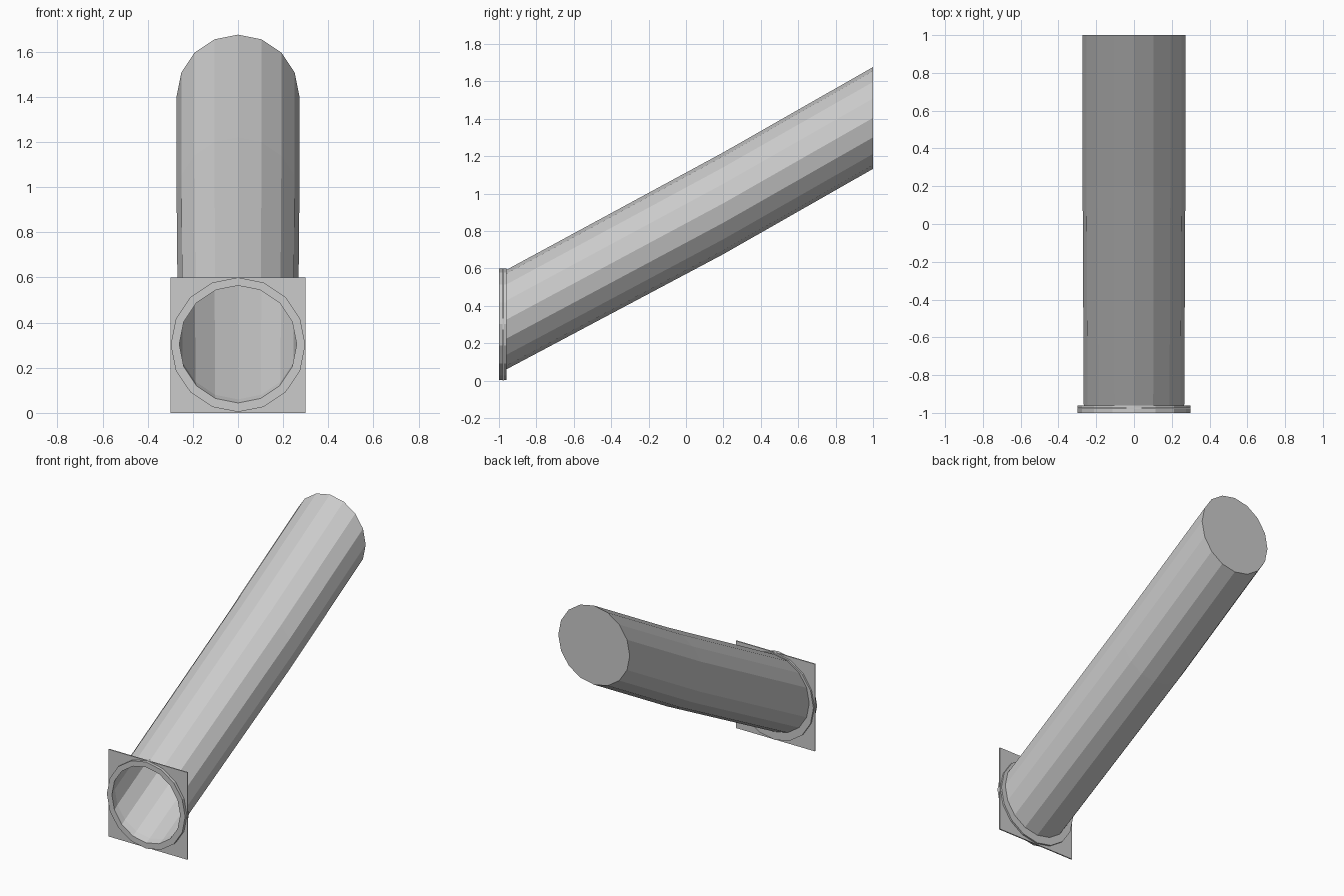
import bpy, bmesh
from math import cos, sin, pi

if "Cube" in bpy.data.objects:
    bpy.data.objects.remove(bpy.data.objects["Cube"])

N = 16


def section(y, zc, r, square=False):
    """Sixteen points around a circle or a square, in an upright plane."""
    pts = []
    for i in range(N):
        c, s = cos(2 * pi * i / N), sin(2 * pi * i / N)
        k = r / max(abs(c), abs(s)) if square else r
        pts.append((c * k, y, zc + s * k))
    return pts


def loft(name, sections, closed=False, cap_end=False):
    bm = bmesh.new()
    loops = [[bm.verts.new(p) for p in sec] for sec in sections]
    pairs = list(zip(loops, loops[1:]))
    if closed:
        pairs.append((loops[-1], loops[0]))
    for a, b in pairs:
        for i in range(N):
            j = (i + 1) % N
            bm.faces.new((a[i], a[j], b[j], b[i]))
    if cap_end:
        bm.faces.new(loops[-1])
    bmesh.ops.recalc_face_normals(bm, faces=bm.faces[:])
    mesh = bpy.data.meshes.new(name)
    bm.to_mesh(mesh)
    bm.free()
    obj = bpy.data.objects.new(name, mesh)
    bpy.context.collection.objects.link(obj)
    return obj


# Sloping tube, open at the front and closed at the upper end
loft("chute_tube", [
    section(-1.0, 0.304, 0.26),
    section(-0.96, 0.326, 0.266),
    section(0.2, 0.948, 0.272),
    section(1.0, 1.404, 0.272),
], cap_end=True)

# Round collar at the mouth
loft("mouth_collar", [
    section(-1.0, 0.304, 0.26),
    section(-1.0, 0.302, 0.298),
    section(-0.96, 0.302, 0.298),
    section(-0.96, 0.326, 0.266),
])

# Thin square mounting plate with a round opening
loft("mounting_plate", [
    section(-0.98, 0.30, 0.28),
    section(-0.98, 0.30, 0.30, True),
    section(-0.972, 0.30, 0.30, True),
    section(-0.972, 0.30, 0.28),
], closed=True)
